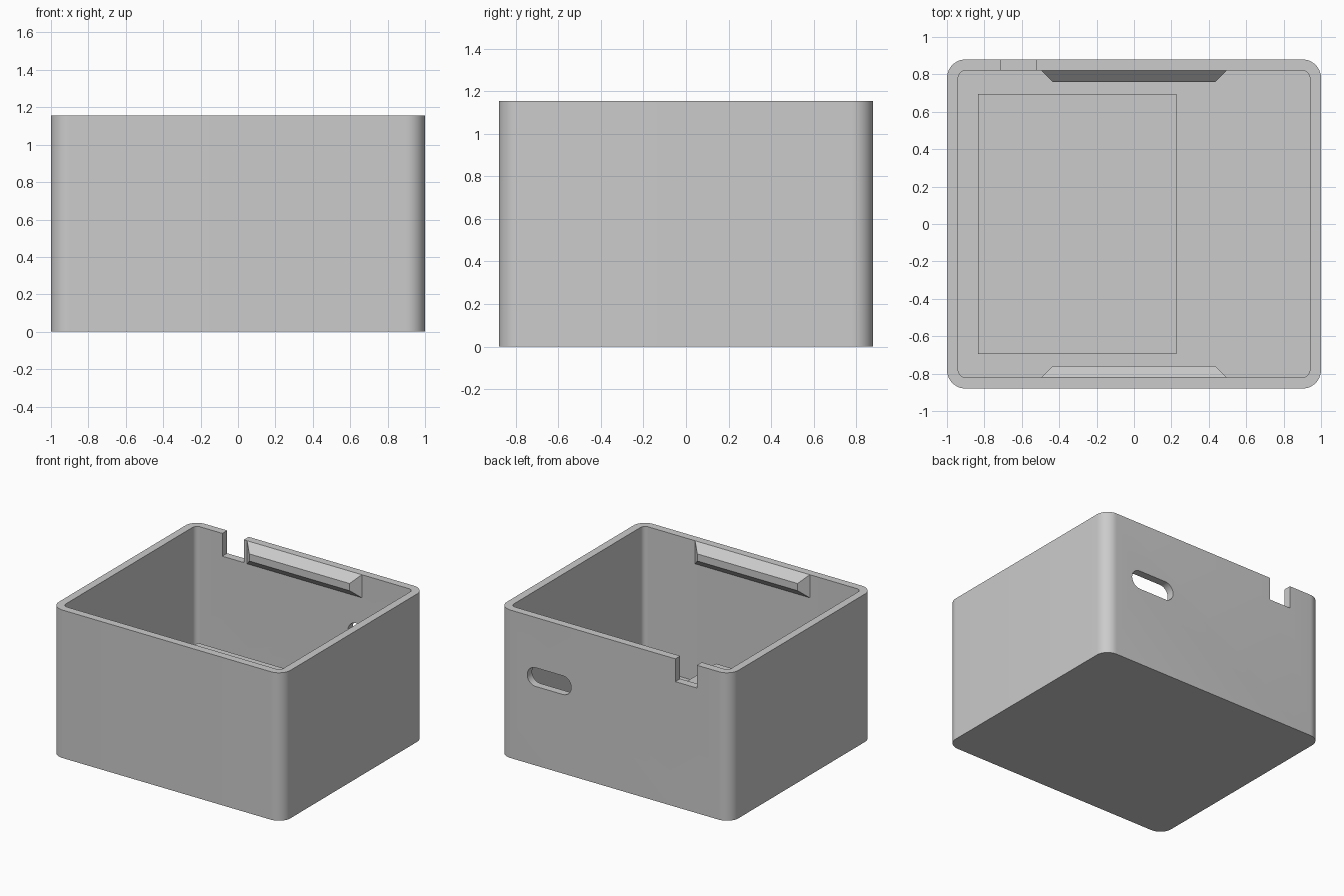
import bpy, bmesh
from math import cos, sin, pi
from mathutils import Matrix, Vector

if "Cube" in bpy.data.objects:
    bpy.data.objects.remove(bpy.data.objects["Cube"])

# Main dimensions
HX, HY, HEIGHT = 1.0, 0.88, 1.155
WALL, FLOOR, RADIUS = 0.06, 0.06, 0.1

gray = bpy.data.materials.new("light_gray_plastic")
gray.use_nodes = True
gray.diffuse_color = (0.6, 0.6, 0.6, 1)
gray.node_tree.nodes["Principled BSDF"].inputs["Base Color"].default_value = (0.6, 0.6, 0.6, 1)


def rounded_outline(hx, hy, r, steps=12):
    """Counter-clockwise outline of a rectangle with round corners."""
    points = []
    for i, (sx, sy) in enumerate(((1, 1), (-1, 1), (-1, -1), (1, -1))):
        for k in range(steps + 1):
            a = pi / 2 * (i + k / steps)
            points.append((sx * (hx - r) + r * cos(a), sy * (hy - r) + r * sin(a)))
    return points


def loft(name, bottom, top, z0, z1, matrix=None):
    """Solid between two outlines with the same number of points."""
    bm = bmesh.new()
    low = [bm.verts.new((x, y, z0)) for x, y in bottom]
    high = [bm.verts.new((x, y, z1)) for x, y in top]
    bm.faces.new(low[::-1])
    bm.faces.new(high)
    n = len(low)
    for i in range(n):
        j = (i + 1) % n
        bm.faces.new((low[i], low[j], high[j], high[i]))
    bmesh.ops.remove_doubles(bm, verts=bm.verts[:], dist=1e-5)
    if matrix:
        bm.transform(matrix)
    bmesh.ops.recalc_face_normals(bm, faces=bm.faces[:])
    mesh = bpy.data.meshes.new(name)
    bm.to_mesh(mesh)
    bm.free()
    mesh.materials.append(gray)
    obj = bpy.data.objects.new(name, mesh)
    bpy.context.collection.objects.link(obj)
    return obj


def rect(hx, hy):
    return [(hx, hy), (-hx, hy), (-hx, -hy), (hx, -hy)]


def cut(target, cutter):
    """Subtract the cutter, apply the result and discard the cutter."""
    mod = target.modifiers.new("cut", 'BOOLEAN')
    mod.operation, mod.solver, mod.object = 'DIFFERENCE', 'EXACT', cutter
    depsgraph = bpy.context.evaluated_depsgraph_get()
    mesh = bpy.data.meshes.new_from_object(target.evaluated_get(depsgraph))
    target.modifiers.clear()
    target.data = mesh
    bpy.data.objects.remove(cutter)


# Open box with rounded vertical corners
outer = rounded_outline(HX, HY, RADIUS)
box = loft("box_shell", outer, outer, 0, HEIGHT)
inner = rounded_outline(HX - WALL, HY - WALL, RADIUS - WALL)
cut(box, loft("cavity_cutter", inner, inner, FLOOR, HEIGHT + 0.2))

# Cable notch in the back rim
notch = rect(0.093, 0.1)
cut(box, loft("notch_cutter", notch, notch, HEIGHT - 0.178, HEIGHT + 0.1,
              Matrix.Translation((-0.617, HY - 0.03, 0))))

# Oval port in the back wall
port = rounded_outline(0.19, 0.073, 0.0729)
cut(box, loft("port_cutter", port, port, -0.1, 0.1,
              Matrix.Translation((0.565, HY - 0.03, 0.69)) @ Matrix.Rotation(pi / 2, 4, 'X')))

# Raised block on the floor
block = rect(0.53, 0.695)
loft("floor_block", block, block, FLOOR - 0.01, 0.315, Matrix.Translation((-0.303, 0, 0)))

# Bevelled snap ledges inside the front and back rims
for name, side in (("back_snap_ledge", 1), ("front_snap_ledge", -1)):
    place = Matrix.Translation((0, side * (HY - WALL), HEIGHT - 0.09)) \
        @ Matrix.Rotation(side * pi / 2, 4, 'X')
    loft(name, rect(0.495, 0.09), rect(0.433, 0.028), 0, 0.062, place)

# Smooth the round corners, keep the edges sharp
bpy.ops.object.select_all(action='DESELECT')
box.select_set(True)
bpy.context.view_layer.objects.active = box
bpy.ops.object.shade_smooth_by_angle(angle=pi / 6)
